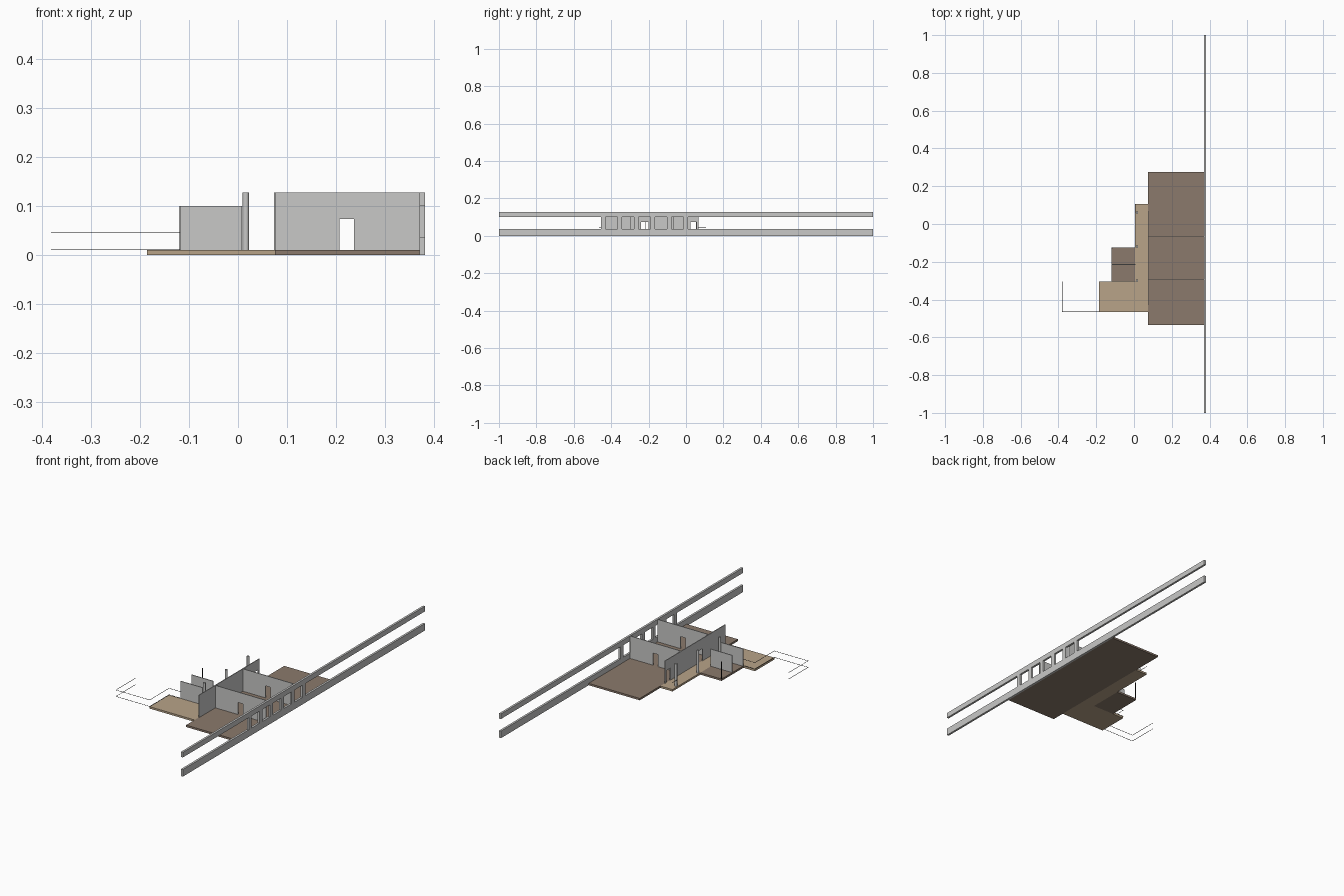
import bpy
import bmesh
from mathutils import Matrix, Vector

cube = bpy.data.objects.get("Cube")
if cube:
    bpy.data.objects.remove(cube)


def material(name, rgb):
    m = bpy.data.materials.new(name)
    m.use_nodes = True
    m.diffuse_color = (*rgb, 1)
    m.node_tree.nodes["Principled BSDF"].inputs["Base Color"].default_value = (*rgb, 1)
    return m


GREY = material("wall grey", (0.58, 0.58, 0.57))
SAND = material("sand deck", (0.48, 0.37, 0.25))
BROWN = material("brown floor", (0.26, 0.195, 0.15))
BLACK = material("black metal", (0.012, 0.012, 0.012))

FLOOR, DOOR_TOP, WALL_TOP, LOW_TOP = 0.01, 0.073, 0.127, 0.1


def finish(name, bm, mat):
    mesh = bpy.data.meshes.new(name)
    bm.to_mesh(mesh)
    bm.free()
    mesh.materials.append(mat)
    ob = bpy.data.objects.new(name, mesh)
    bpy.context.collection.objects.link(ob)
    return ob


def boxes(name, spans, mat):
    """One object from (x0, x1, y0, y1, z0, z1) blocks."""
    bm = bmesh.new()
    for x0, x1, y0, y1, z0, z1 in spans:
        size = Matrix.Diagonal((x1 - x0, y1 - y0, z1 - z0, 1))
        mid = Vector((x0 + x1, y0 + y1, z0 + z1)) / 2
        bmesh.ops.create_cube(bm, size=1, matrix=Matrix.Translation(mid) @ size)
    return finish(name, bm, mat)


def wall(name, along, at, start, end, top, doors=(), thick=0.004):
    """Straight wall along x or y, with door openings under lintels."""
    pieces, pos = [], start
    for a, b in doors:
        pieces += [(pos, a, FLOOR, top), (a, b, DOOR_TOP, top)]
        pos = b
    pieces.append((pos, end, FLOOR, top))
    lo, hi = at - thick / 2, at + thick / 2
    if along == "x":
        spans = [(a, b, lo, hi, z0, z1) for a, b, z0, z1 in pieces]
    else:
        spans = [(lo, hi, a, b, z0, z1) for a, b, z0, z1 in pieces]
    return boxes(name, spans, GREY)


def column(name, x, y, radius, top, mat):
    bm = bmesh.new()
    bmesh.ops.create_cone(bm, cap_ends=True, segments=20, radius1=radius, radius2=radius,
                          depth=top - FLOOR, matrix=Matrix.Translation((x, y, (top + FLOOR) / 2)))
    for f in bm.faces:
        f.smooth = len(f.verts) == 4
    ob = finish(name, bm, mat)
    for e in ob.data.edges:
        a, b = (ob.data.vertices[i].co.z for i in e.vertices)
        e.use_edge_sharp = abs(a - b) < 0.001


def rail(name, points, z, t=0.0007):
    spans = []
    for (xa, ya), (xb, yb) in zip(points, points[1:]):
        spans.append((min(xa, xb) - t, max(xa, xb) + t, min(ya, yb) - t, max(ya, yb) + t, z - t, z + t))
    boxes(name, spans, BLACK)


# Floors and decks
boxes("main_floor", [(0.075, 0.37, -0.535, 0.275, 0, FLOOR)], BROWN)
boxes("side_room_floor", [(-0.118, 0.005, -0.305, -0.125, 0, FLOOR)], BROWN)
boxes("walkway_deck", [(0.005, 0.075, -0.465, 0.105, 0, FLOOR),
                       (-0.185, 0.005, -0.465, -0.305, 0, FLOOR)], SAND)

# Long wall: two bands joined by posts that frame five windows
bands = [(0.37, 0.381, -1, 1, 0, 0.037), (0.37, 0.381, -1, 1, LOW_TOP, WALL_TOP)]
posts = [(0.37, 0.381, y, y + 0.024, 0.037, LOW_TOP)
         for y in (-0.455 + 0.0885 * i for i in range(6))]
boxes("long_window_wall", bands + posts, GREY)

# Room walls
wall("corridor_wall", "y", 0.075, -0.43, 0.068, WALL_TOP, [(-0.24, -0.2), (0.025, 0.055)])
for label, y in (("front", -0.295), ("back", -0.068)):
    wall(label + "_cross_wall", "x", y, 0.077, 0.37, WALL_TOP, [(0.207, 0.236)])
for label, y in (("front", -0.303), ("middle", -0.215)):
    wall(label + "_side_partition", "x", y, -0.118, 0.008, LOW_TOP)

# Columns
for i, y in enumerate((-0.3, -0.12, 0.06)):
    column(f"walkway_column_{i + 1}", 0.016, y, 0.0065, WALL_TOP, GREY)
column("corner_pole", -0.116, -0.127, 0.003, LOW_TOP, BLACK)

# Thin rails around the terrace
path = [(-0.38, -0.305), (-0.38, -0.465), (-0.185, -0.465), (-0.185, -0.305), (-0.118, -0.305)]
rail("upper_rail", path, 0.045)
rail("lower_rail", path, 0.0115)
rail("walkway_end_rail", [(0.006, 0.06), (0.006, 0.105)], 0.045)
